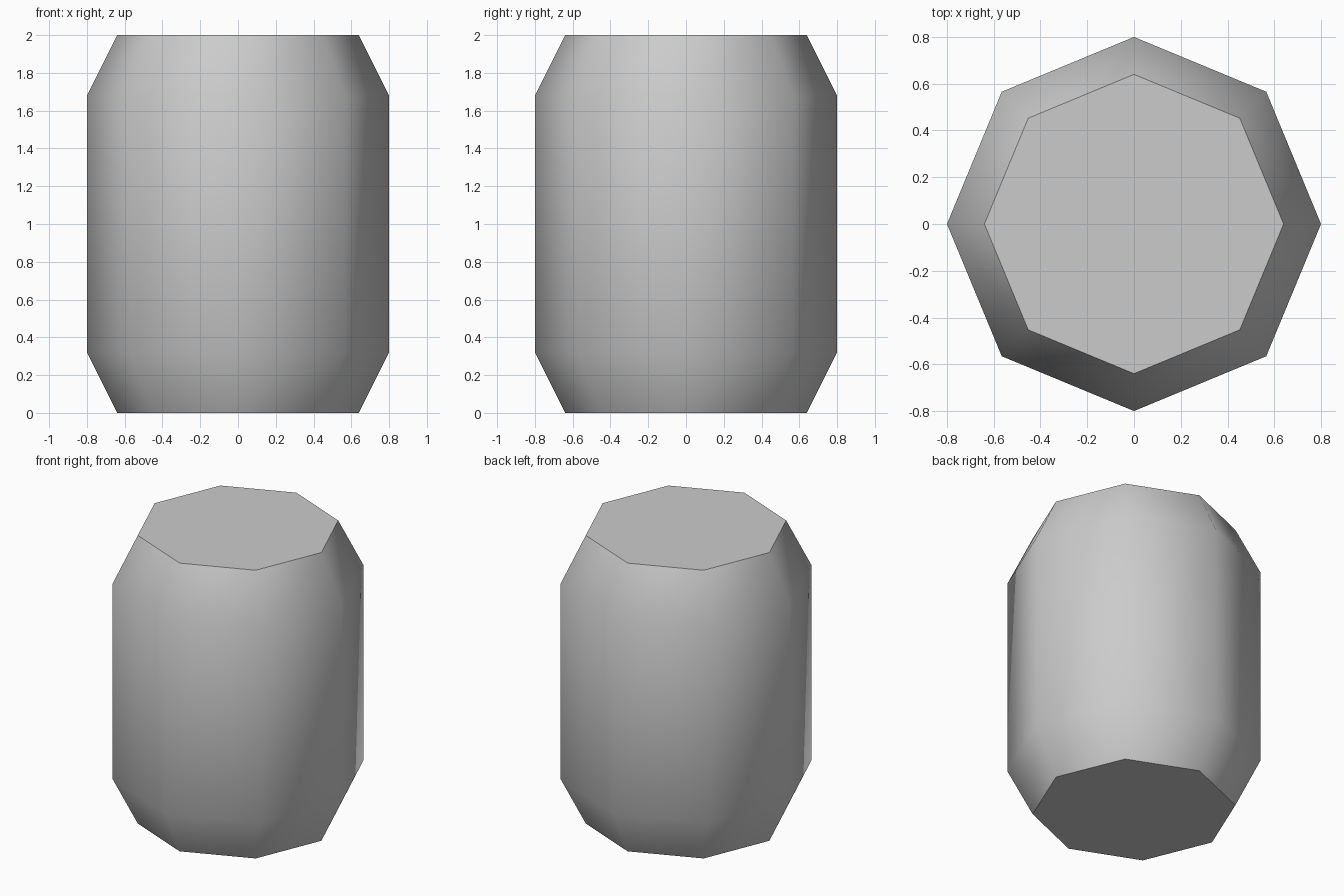
import bpy
import bmesh
import math

if "Cube" in bpy.data.objects:
    bpy.data.objects.remove(bpy.data.objects["Cube"])

SIDES = 8
# radius and height of each ring, bottom to top
PROFILE = [(0.64, 0.0), (0.80, 0.32), (0.80, 1.68), (0.64, 2.0)]

grey = bpy.data.materials.new("light grey")
grey.diffuse_color = (0.6, 0.6, 0.6, 1.0)
grey.use_nodes = True
grey.node_tree.nodes["Principled BSDF"].inputs["Base Color"].default_value = grey.diffuse_color

# eight-sided barrel: stacked rings joined by quads
bm = bmesh.new()
rings = []
for radius, z in PROFILE:
    ring = []
    for i in range(SIDES):
        a = 2 * math.pi * i / SIDES
        ring.append(bm.verts.new((radius * math.cos(a), radius * math.sin(a), z)))
    rings.append(ring)

for low, high in zip(rings, rings[1:]):
    for i in range(SIDES):
        j = (i + 1) % SIDES
        bm.faces.new((low[i], low[j], high[j], high[i]))

# flat end caps
bm.faces.new(rings[0][::-1])
bm.faces.new(rings[-1])

mesh = bpy.data.meshes.new("barrel")
bm.to_mesh(mesh)
bm.free()
barrel = bpy.data.objects.new("barrel", mesh)
bpy.context.collection.objects.link(barrel)
mesh.materials.append(grey)

# rounded walls with crisp cap rims
bpy.context.view_layer.objects.active = barrel
barrel.select_set(True)
bpy.ops.object.shade_smooth_by_angle(angle=math.radians(50))
